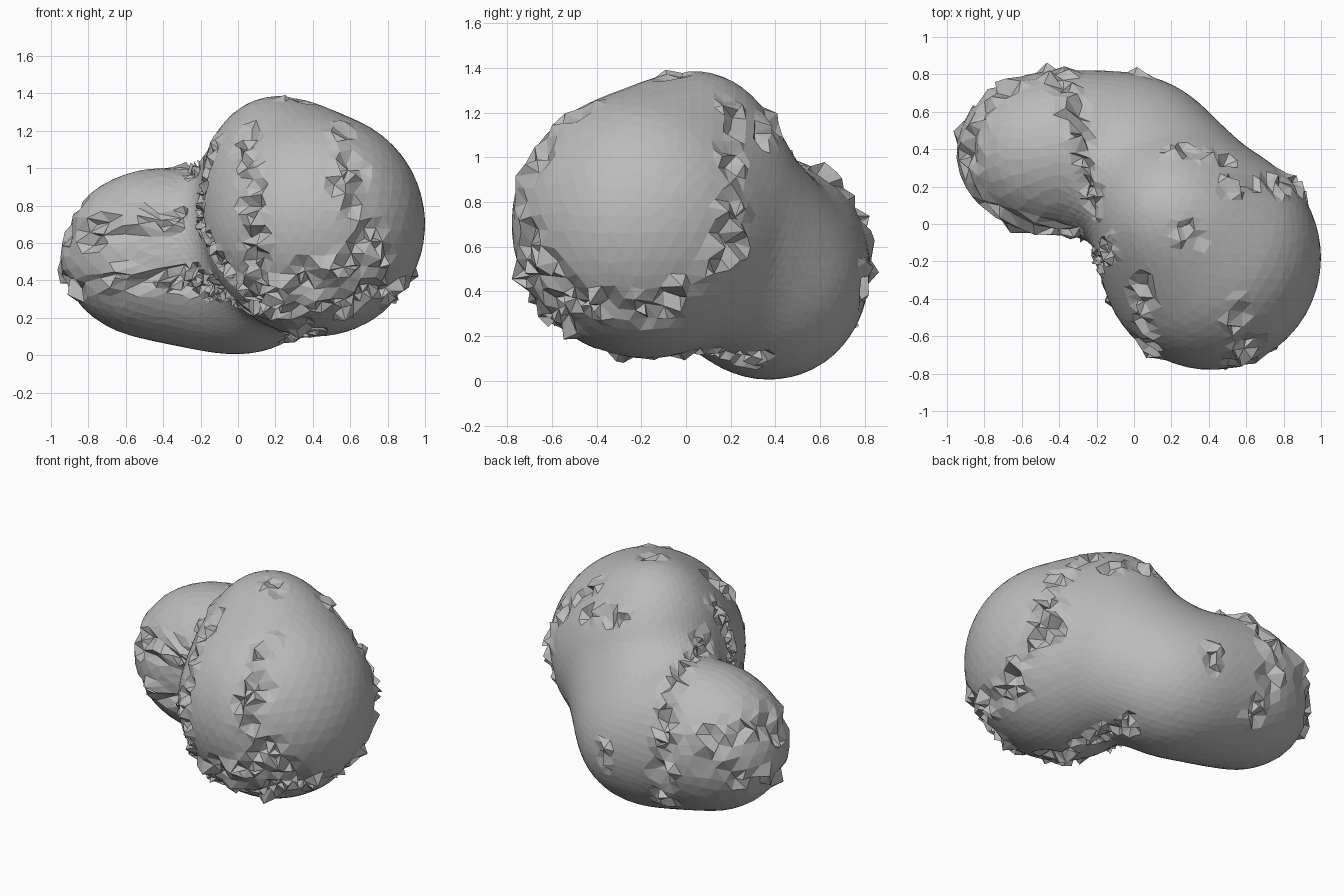
import bpy
import bmesh
import random
from mathutils import Vector

random.seed(4)
cube = bpy.data.objects.get("Cube")
if cube:
    bpy.data.objects.remove(cube, do_unlink=True)

# Lobes of the boulder: centre and radii of each ellipsoid
LOBES = {
    "front_lobe": (Vector((0.41, -0.18, 0.7)), Vector((0.59, 0.6, 0.6))),
    "crest": (Vector((0.2, 0.05, 0.9)), Vector((0.39, 0.39, 0.48))),
    "back_lobe": (Vector((-0.4, 0.38, 0.54)), Vector((0.55, 0.44, 0.46))),
    "waist": (Vector((0, 0.38, 0.43)), Vector((0.44, 0.41, 0.42))),
    "back_slope": (Vector((0.15, 0.27, 0.6)), Vector((0.38, 0.3, 0.41))),
}
CORE = Vector((0.08, 0.07, 0.6))
BLEND = 0.2

# Lines along which the stone is chipped, as a few points each
CHIPPED = {
    "front_rim": [(.5, -.4, 1.2), (.55, -.7, .8), (.8, -.5, .4)],
    "front_seam": [(.05, -.3, 1.1), (.1, -.6, .3)],
    "lobe_joint": [(-.1, -.1, 1.1), (-.2, -.2, .7), (.1, -.5, .3)],
    "base_rim": [(.1, -.5, .2), (.7, -.6, .4), (.9, -.1, .3), (.9, .2, .6), (.5, .2, 1.2)],
    "front_foot": [(.1, -.5, .4), (.6, -.7, .5), (.6, -.5, .2)],
    "back_crest": [(.2, .4, 1.2), (.4, .3, 1)],
    "upper_band": [(-.2, 0, .7), (-.7, 0, .7), (-.9, .4, .6)],
    "lower_band": [(0, -.2, .3), (-.6, 0, .4), (-.9, .4, .4), (-.6, .8, .6)],
    "saddle_band": [(-.2, .1, 1), (-.3, .6, .9), (-.3, .7, .2)],
    "far_band": [(-.8, .3, .8), (-.6, .7, .7)],
    "underside": [(.4, -.5, .1), (.3, .3, .1)],
    "back_pit": [(.05, .8, .4), (.05, .8, .5)],
    "top_pit": [(.3, -.1, 1.4), (.3, 0, 1.4)],
}


def field(p):
    """Smoothly blended distance to the lobes."""
    total = None
    for centre, radii in LOBES.values():
        q = p - centre
        scaled = Vector([a / r for a, r in zip(q, radii)])
        d = (scaled.length - 1) * min(radii)
        if total is None:
            total = d
        else:
            h = max(BLEND - abs(total - d), 0) / BLEND
            total = min(total, d) - h * h * BLEND / 4
    return total


def on_surface(direction):
    """Point where a ray from the core leaves the body."""
    ray = direction.normalized()
    near, far = 0.0, 1.6
    for _ in range(15):
        middle = (near + far) / 2
        if field(CORE + ray * middle) < 0:
            near = middle
        else:
            far = middle
    return CORE + ray * near


def scatter(amount):
    return Vector([random.uniform(-amount, amount) for _ in "xyz"])


# Sample the chipped lines on the surface, each spot with its own width
spots = []
for line in CHIPPED.values():
    for start, end in zip(line, line[1:]):
        start, end = Vector(start), Vector(end)
        steps = max(2, int((end - start).length / 0.05))
        for i in range(steps + 1):
            point = on_surface(start.lerp(end, i / steps) - CORE)
            spots.append((point, random.uniform(0.035, 0.085)))


def is_chipped(p):
    return any((p - spot).length < width for spot, width in spots)


# Faceted body
bm = bmesh.new()
bmesh.ops.create_icosphere(bm, subdivisions=5, radius=1)
for v in bm.verts:
    v.co = on_surface(v.co + scatter(0.01))

# Broken stone along the chipped lines, jagged to the size of its facets
bm.normal_update()
rough = {v for v in bm.verts if is_chipped(v.co)}
for v in bm.verts:
    if v in rough:
        size = min(0.06, sum(e.calc_length() for e in v.link_edges) / len(v.link_edges))
        v.co += v.normal * size * random.uniform(-0.8, 0.6) + scatter(size * 0.35)

# Sharp splinters on some of the broken faces
bm.normal_update()
broken = [f for f in bm.faces if rough.issuperset(f.verts)]
random.shuffle(broken)
count = len(broken) // 8
bmesh.ops.poke(bm, faces=broken[:count], offset=0.04)
bmesh.ops.poke(bm, faces=broken[count:count * 2], offset=-0.03)

mesh = bpy.data.meshes.new("boulder")
bm.to_mesh(mesh)
bm.free()
boulder = bpy.data.objects.new("boulder", mesh)
bpy.context.collection.objects.link(boulder)

# Grey stone
stone = bpy.data.materials.new("grey_stone")
stone.use_nodes = True
colour = (0.5, 0.5, 0.5, 1)
stone.diffuse_color = colour
stone.node_tree.nodes["Principled BSDF"].inputs["Base Color"].default_value = colour
mesh.materials.append(stone)
